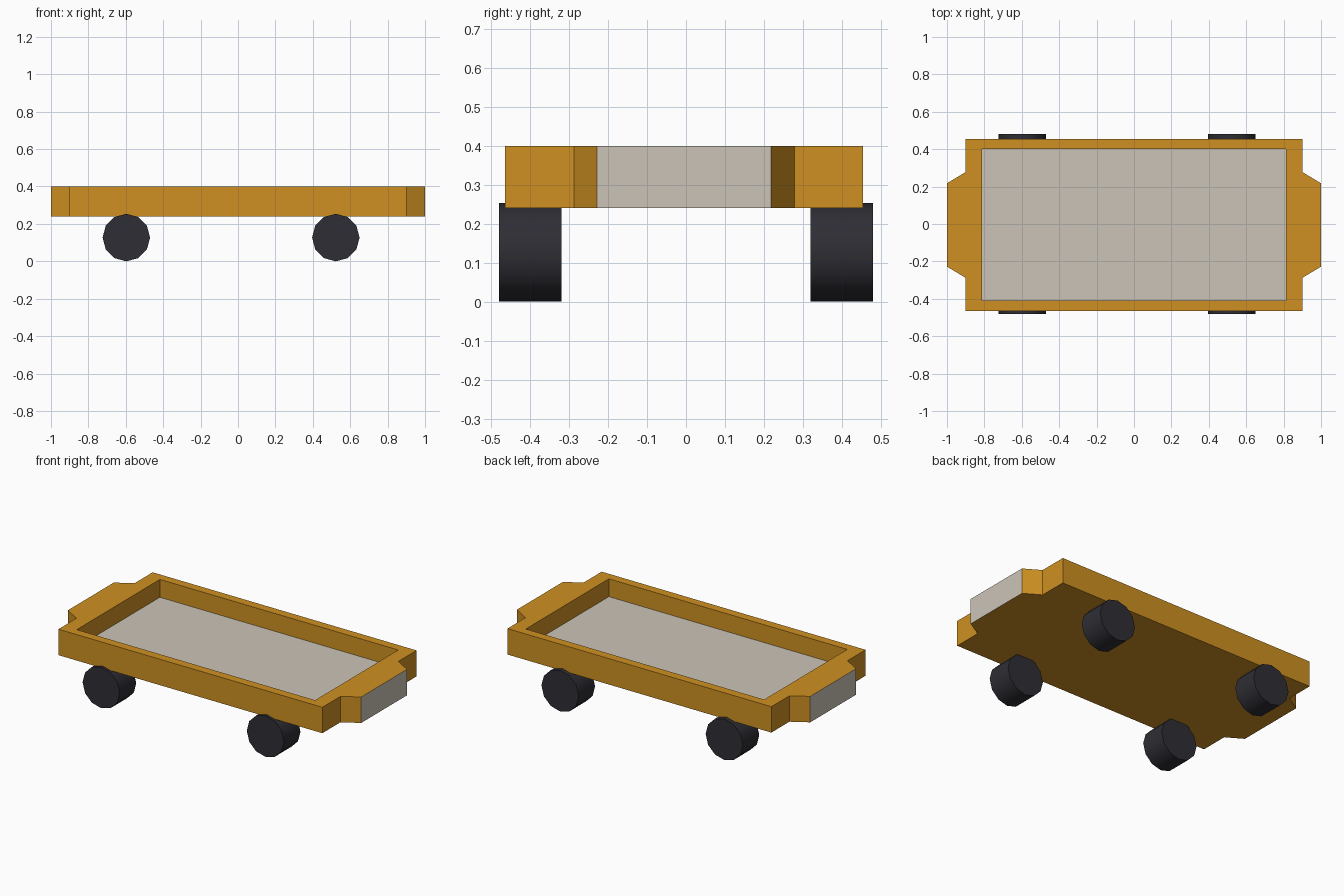
import bpy, bmesh, math
from mathutils import Matrix

if "Cube" in bpy.data.objects:
    bpy.data.objects.remove(bpy.data.objects["Cube"])


def material(name, rgb):
    m = bpy.data.materials.new(name)
    m.diffuse_color = (*rgb, 1)
    m.use_nodes = True
    m.node_tree.nodes["Principled BSDF"].inputs["Base Color"].default_value = m.diffuse_color
    return m


orange = material("orange paint", (0.62, 0.28, 0.016))
grey = material("warm grey", (0.60, 0.55, 0.475))
black = material("dark rubber", (0.027, 0.027, 0.035))


def add_object(name, bm, mats):
    bmesh.ops.recalc_face_normals(bm, faces=bm.faces)
    mesh = bpy.data.meshes.new(name)
    bm.to_mesh(mesh)
    bm.free()
    for m in mats:
        mesh.materials.append(m)
    ob = bpy.data.objects.new(name, mesh)
    bpy.context.collection.objects.link(ob)
    return ob


def walls(bm, lower, upper):
    n = len(lower)
    for i in range(n):
        j = (i + 1) % n
        bm.faces.new((lower[i], lower[j], upper[j], upper[i]))


# Tray body: outline with a tapered bumper at each end, recessed bed
YC = -0.005
Z_BOTTOM, Z_FLOOR, Z_TOP = 0.24, 0.29, 0.40
end = [(0.9, -0.459), (0.9, -0.283), (1.0, -0.223),
       (1.0, 0.223), (0.9, 0.283), (0.9, 0.459)]
outline = end + [(-x, -y) for x, y in end]
opening = [(0.813, -0.405), (0.813, 0.405), (-0.813, 0.405), (-0.813, -0.405)]

bm = bmesh.new()


def ring(points, z):
    return [bm.verts.new((x, y + YC, z)) for x, y in points]


bottom, top = ring(outline, Z_BOTTOM), ring(outline, Z_TOP)
floor, lip = ring(opening, Z_FLOOR), ring(opening, Z_TOP)
bm.faces.new(bottom)
walls(bm, bottom, top)
walls(bm, floor, lip)
bed = bm.faces.new(floor)
rim = [bm.edges.get((r[i - 1], r[i])) for r in (top, lip) for i in range(len(r))]
bmesh.ops.triangle_fill(bm, edges=rim, use_beauty=True)
# Grey bed and grey outer bumper faces
bed.material_index = 1
for f in bm.faces:
    if all(abs(v.co.x) > 0.99 for v in f.verts):
        f.material_index = 1
add_object("tray_body", bm, [orange, grey])

# Four wheels
R, WIDTH = 0.127, 0.16
for end_name, x in (("left", -0.597), ("right", 0.523)):
    for side_name, s in (("front", -1), ("back", 1)):
        bm = bmesh.new()
        bmesh.ops.create_cone(
            bm, cap_ends=True, segments=12, radius1=R, radius2=R, depth=WIDTH,
            matrix=Matrix.Translation((x, s * 0.40, R)) @ Matrix.Rotation(math.pi / 2, 4, 'X'))
        wheel = add_object(f"{side_name}_{end_name}_wheel", bm, [black])
        bpy.ops.object.select_all(action='DESELECT')
        wheel.select_set(True)
        bpy.context.view_layer.objects.active = wheel
        bpy.ops.object.shade_smooth_by_angle(angle=math.radians(40))
